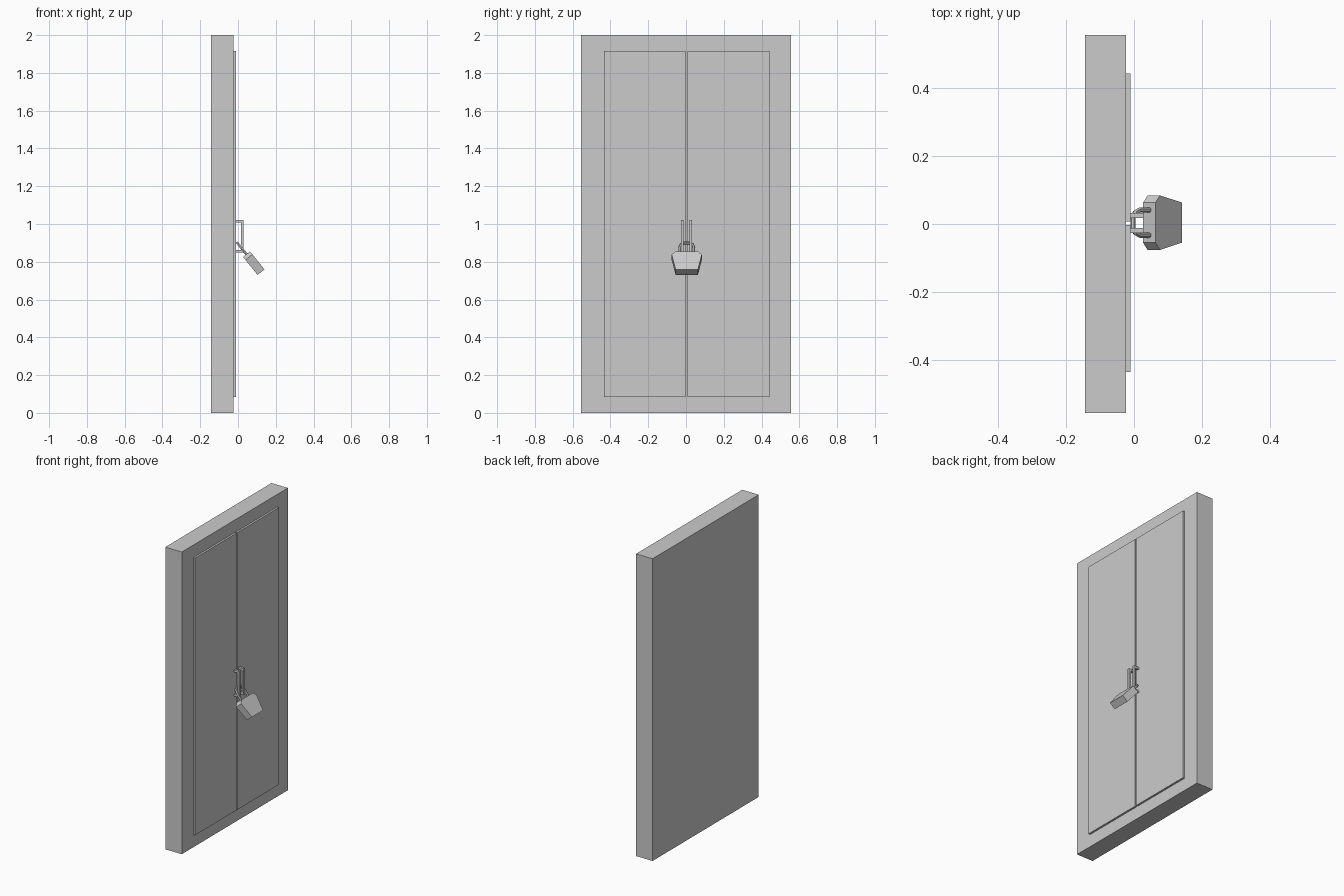
import bpy
import bmesh
from mathutils import Vector

cube = bpy.data.objects.get("Cube")
if cube:
    bpy.data.objects.remove(cube, do_unlink=True)

grey = bpy.data.materials.new("plain grey")
grey.use_nodes = True
colour = (0.6, 0.6, 0.6, 1)
grey.diffuse_color = colour
grey.node_tree.nodes["Principled BSDF"].inputs["Base Color"].default_value = colour


def prism(name, profile, origin, u, v, depth):
    """Extrude a flat profile, drawn along u and v from origin, by depth."""
    origin, u, v = Vector(origin), Vector(u), Vector(v)
    bm = bmesh.new()
    face = bm.faces.new([bm.verts.new(origin + u * a + v * b) for a, b in profile])
    extruded = bmesh.ops.extrude_face_region(bm, geom=[face])["geom"]
    moved = [g for g in extruded if isinstance(g, bmesh.types.BMVert)]
    bmesh.ops.translate(bm, verts=moved, vec=depth)
    bmesh.ops.recalc_face_normals(bm, faces=bm.faces)
    mesh = bpy.data.meshes.new(name)
    bm.to_mesh(mesh)
    bm.free()
    mesh.materials.append(grey)
    obj = bpy.data.objects.new(name, mesh)
    bpy.context.collection.objects.link(obj)
    return obj


def slab(name, x, y, z):
    """Box given by its (low, high) range on each axis."""
    outline = [(y[0], z[0]), (y[1], z[0]), (y[1], z[1]), (y[0], z[1])]
    return prism(name, outline, (x[0], 0, 0), (0, 1, 0), (0, 0, 1),
                 Vector((x[1] - x[0], 0, 0)))


# Frame and the two door leaves
slab("door_frame", (-0.144, -0.023), (-0.555, 0.555), (0, 2))
slab("door_leaf_right", (-0.024, -0.01), (-0.434, -0.003), (0.083, 1.917))
slab("door_leaf_left", (-0.024, -0.01), (0.007, 0.442), (0.083, 1.917))

# Bracket-shaped pull handles
bracket = [(-0.012, 0.848), (0.028, 0.848), (0.028, 1.022), (-0.012, 1.022),
           (-0.012, 1.008), (0.015, 1.008), (0.015, 0.862), (-0.012, 0.862)]
for side, y in (("right", -0.027), ("left", 0.018)):
    prism("handle_" + side, bracket, (0, y, 0), (1, 0, 0), (0, 0, 1),
          Vector((0, 0.015, 0)))

# Padlock body, hanging at a tilt
down = Vector((0.63, 0, -0.777))
out = Vector((0.777, 0, 0.63))
across = Vector((0, 1, 0))
thickness = 0.047
top = Vector((0.027, 0.004, 0.825))
half = [(0.059, 0), (0.08, 0.02), (0.059, 0.122)]
outline = half + [(-a, b) for a, b in reversed(half)]
prism("padlock_body", outline, top, across, down, out * thickness)

# Shackle: a bent bar in the plane of the padlock
curve = bpy.data.curves.new("padlock_shackle", "CURVE")
curve.dimensions = "3D"
curve.bevel_depth = 0.0075
curve.bevel_resolution = 1
curve.use_fill_caps = True
leg = [(0.037, 0.01), (0.037, -0.045), (0.03, -0.066), (0.015, -0.077)]
path = leg + [(-a, b) for a, b in reversed(leg)]
spline = curve.splines.new("POLY")
spline.points.add(len(path) - 1)
middle = top + out * thickness / 2
for point, (a, b) in zip(spline.points, path):
    point.co = (*(middle + across * a + down * b), 1)
curve.materials.append(grey)
shackle = bpy.data.objects.new("padlock_shackle", curve)
bpy.context.collection.objects.link(shackle)
spline.use_smooth = False
